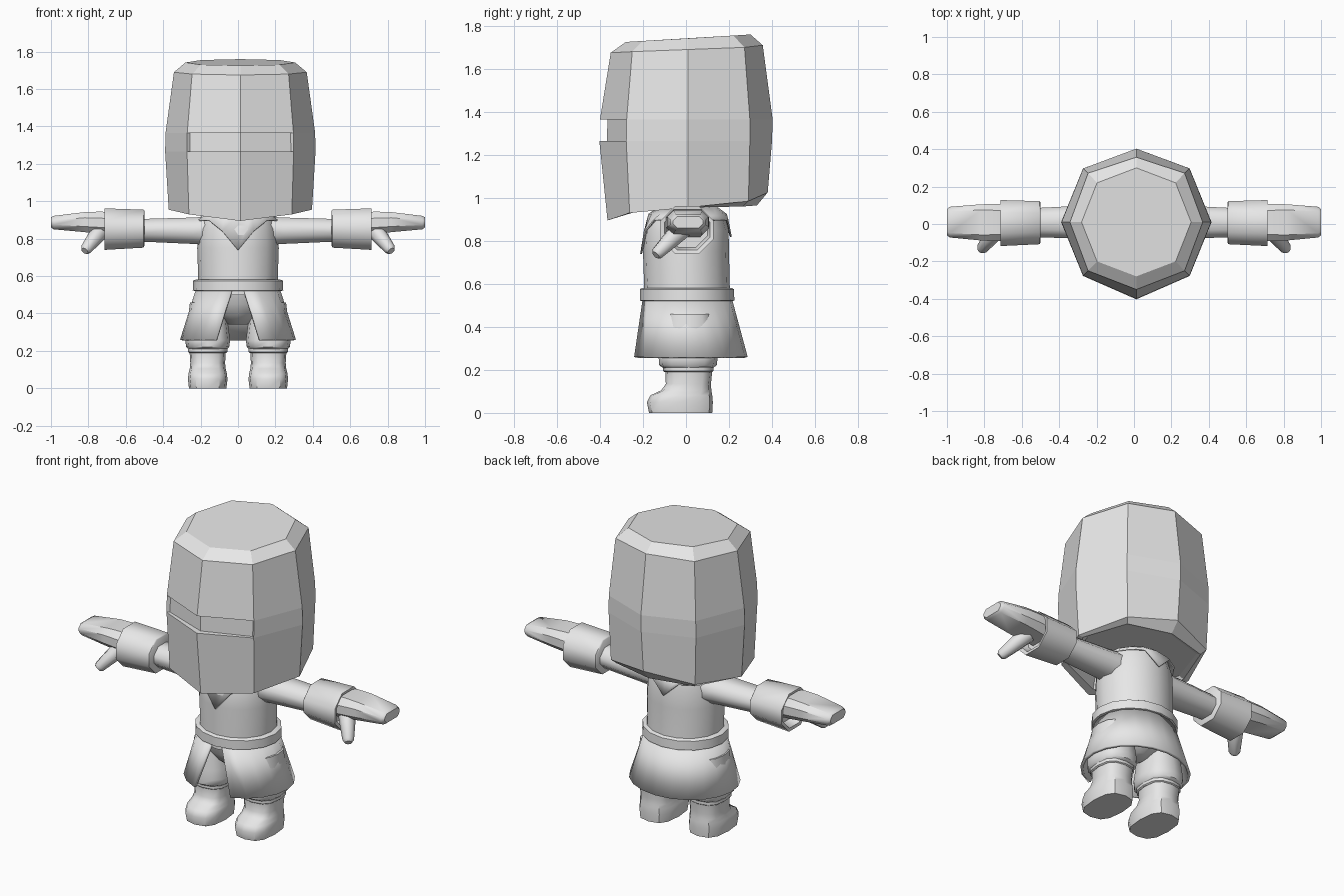
import bpy, bmesh, math
from mathutils import Vector

if "Cube" in bpy.data.objects:
    bpy.data.objects.remove(bpy.data.objects["Cube"])

steel = bpy.data.materials.new("plain grey")
steel.diffuse_color = (0.8, 0.8, 0.8, 1)
steel.use_nodes = True
steel.node_tree.nodes["Principled BSDF"].inputs["Base Color"].default_value = steel.diffuse_color


def finish(name, bm, angle=None):
    bmesh.ops.recalc_face_normals(bm, faces=bm.faces)
    me = bpy.data.meshes.new(name)
    bm.to_mesh(me)
    bm.free()
    ob = bpy.data.objects.new(name, me)
    bpy.context.collection.objects.link(ob)
    me.materials.append(steel)
    if angle:
        bpy.ops.object.select_all(action='DESELECT')
        ob.select_set(True)
        bpy.context.view_layer.objects.active = ob
        bpy.ops.object.shade_smooth_by_angle(angle=math.radians(angle))
    return ob


def loft_mesh(rings, caps=True, closed=True):
    bm = bmesh.new()
    vs = [[bm.verts.new(p) for p in r] for r in rings]
    n = len(vs[0])
    for a, b in zip(vs, vs[1:]):
        for i in range(n if closed else n - 1):
            j = (i + 1) % n
            bm.faces.new((a[i], a[j], b[j], b[i]))
    if caps:
        bm.faces.new(vs[0])
        bm.faces.new(vs[-1])
    return bm


def oval(z, rx, y0, y1, cx=0.0, n=16, power=1.0):
    """Horizontal ring; power below 1 makes it boxier. Starts at the front."""
    pts = []
    for i in range(n):
        a = 2 * math.pi * i / n
        s, c = math.sin(a), -math.cos(a)
        sx = math.copysign(abs(s) ** power, s)
        sy = math.copysign(abs(c) ** power, c)
        pts.append((cx + rx * sx, (y0 + y1) / 2 + (y1 - y0) / 2 * sy, z))
    return pts


def chamfer_ring(x, y0, y1, z0, z1, c, side):
    """Eight-sided ring across an arm."""
    yz = [(y0 + c, z0), (y1 - c, z0), (y1, z0 + c), (y1, z1 - c),
          (y1 - c, z1), (y0 + c, z1), (y0, z1 - c), (y0, z0 + c)]
    return [(side * x, y, z) for y, z in yz]


# Helmet: eight-sided shell with a sloping crown and lower rim
def helmet_ring(rx, d, ys, zs):
    cx = 0.0125
    yF, yf, ym, yb, yB = ys
    zF, zf, zm, zb, zB = zs
    return [(cx, yF, zF), (cx + d, yf, zf), (cx + rx, ym, zm), (cx + d, yb, zb),
            (cx, yB, zB), (cx - d, yb, zb), (cx - rx, ym, zm), (cx - d, yf, zf)]


helmet_rings = [
    helmet_ring(0.32, 0.24, (-0.31, -0.22, 0.01, 0.25, 0.32), (0.98, 0.97, 0.965, 0.965, 0.965)),
    helmet_ring(0.35, 0.255, (-0.325, -0.235, 0.01, 0.265, 0.33), (0.91, 0.935, 0.955, 0.96, 0.965)),
    helmet_ring(0.383, 0.275, (-0.365, -0.262, 0.01, 0.29, 0.38), (0.895, 0.93, 0.955, 0.985, 1.025)),
    helmet_ring(0.402, 0.285, (-0.403, -0.278, 0.01, 0.297, 0.4), (1.265,) * 5),
    helmet_ring(0.4, 0.284, (-0.4, -0.276, 0.01, 0.297, 0.403), (1.365,) * 5),
    helmet_ring(0.355, 0.258, (-0.35, -0.25, 0.01, 0.272, 0.357), (1.675, 1.68, 1.69, 1.70, 1.71)),
    helmet_ring(0.293, 0.21, (-0.28, -0.2, 0.01, 0.22, 0.3), (1.725, 1.73, 1.742, 1.755, 1.76)),
]
bm = loft_mesh(helmet_rings)
# Eye slit: the two front faces of the narrow band are pushed inward
slit = [f for f in bm.faces
        if 1.26 < f.calc_center_median().z < 1.37 and f.calc_center_median().y < -0.28]
res = bmesh.ops.extrude_face_region(bm, geom=slit)
for v in [g for g in res["geom"] if isinstance(g, bmesh.types.BMVert)]:
    if v.co.y < -0.35:
        v.co.y += 0.035
    else:
        v.co.x -= math.copysign(0.015, v.co.x)
        v.co.y += 0.012
bmesh.ops.delete(bm, geom=[f for f in slit if f.is_valid], context='FACES')
finish("helmet", bm)

# Torso and neck
torso = [(0.5, 0.218, -0.2, 0.21), (0.6, 0.213, -0.195, 0.203), (0.75, 0.218, -0.2, 0.2),
         (0.85, 0.21, -0.195, 0.198), (0.92, 0.185, -0.165, 0.18),
         (0.955, 0.12, -0.11, 0.13), (1.0, 0.1, -0.09, 0.11)]
finish("torso", loft_mesh([oval(*r) for r in torso]), 40)

# Cowl with a pointed front and back
low = []
for x, y, z in oval(0, 0.222, -0.213, 0.213):
    tip = 0.74 if y < 0 else 0.82
    low.append((x, y, min(0.9, tip + 1.2 * abs(x))))
cowl = [low, oval(0.925, 0.192, -0.175, 0.19), oval(0.962, 0.13, -0.12, 0.14)]
ob = finish("cowl", loft_mesh(cowl, caps=False), 40)
mod = ob.modifiers.new("cloth", 'SOLIDIFY')
mod.thickness = 0.008

# Belt
belt = [(0.52, 0.23, -0.208, 0.218), (0.523, 0.242, -0.215, 0.225),
        (0.575, 0.24, -0.215, 0.223), (0.582, 0.225, -0.203, 0.212)]
finish("belt", loft_mesh([oval(*r) for r in belt]), 40)


# Skirt split at the front
def skirt_ring(z, rx, y0, y1, gap, n=18):
    out = []
    for i in range(n + 1):
        a = gap + (2 * math.pi - 2 * gap) * i / n
        out.append((rx * math.sin(a), (y0 + y1) / 2 - (y1 - y0) / 2 * math.cos(a), z))
    return out


bm = loft_mesh([skirt_ring(0.53, 0.226, -0.204, 0.214, 0.15),
                skirt_ring(0.26, 0.31, -0.262, 0.287, 0.39)], caps=False, closed=False)
ob = finish("skirt", bm, 40)
mod = ob.modifiers.new("cloth", 'SOLIDIFY')
mod.thickness = 0.016

# Trouser seat
seat = [(0.53, 0.2, -0.185, 0.195), (0.45, 0.19, -0.165, 0.18),
        (0.39, 0.13, -0.12, 0.14), (0.34, 0.05, -0.06, 0.08)]
finish("trouser_seat", loft_mesh([oval(*r) for r in seat]), 40)

for side, tag in ((1, "right"), (-1, "left")):
    cx = 0.162 * side

    # Trouser leg gathered above the boot
    leg = [(0.205, 0.1, -0.1, 0.12), (0.222, 0.115, -0.125, 0.143), (0.255, 0.12, -0.127, 0.147),
           (0.31, 0.113, -0.12, 0.14), (0.46, 0.095, -0.1, 0.12)]
    finish(tag + "_trouser_leg",
           loft_mesh([oval(*r, cx=cx, n=12, power=0.8) for r in leg]), 45)

    # Boot with a rounded toe
    boot = [(0.0, 0.1, -0.172, 0.122), (0.05, 0.106, -0.182, 0.125), (0.082, 0.102, -0.165, 0.122),
            (0.105, 0.096, -0.115, 0.118), (0.135, 0.093, -0.094, 0.116), (0.195, 0.097, -0.096, 0.122)]
    finish(tag + "_boot",
           loft_mesh([oval(*r, cx=cx, n=12, power=0.72) for r in boot]), 40)
    band = [(0.19, 0.1, -0.1, 0.122), (0.195, 0.106, -0.106, 0.128),
            (0.212, 0.106, -0.106, 0.128), (0.217, 0.1, -0.1, 0.122)]
    finish(tag + "_boot_band",
           loft_mesh([oval(*r, cx=cx, n=12, power=0.75) for r in band]), 40)

    # Sleeve
    sleeve = [(0.14, -0.085, 0.105, 0.765, 0.92, 0.045), (0.24, -0.08, 0.1, 0.772, 0.913, 0.045),
              (0.53, -0.07, 0.085, 0.785, 0.905, 0.04)]
    finish(tag + "_sleeve", loft_mesh([chamfer_ring(*r, side) for r in sleeve]), 50)

    # Glove cuff, slightly flared and hollow at the outer end
    cuff = [(0.5, -0.1, 0.115, 0.765, 0.95, 0.06), (0.505, -0.108, 0.122, 0.752, 0.955, 0.063),
            (0.715, -0.118, 0.128, 0.74, 0.962, 0.068), (0.712, -0.1, 0.112, 0.757, 0.947, 0.06),
            (0.66, -0.09, 0.1, 0.77, 0.94, 0.055)]
    finish(tag + "_cuff", loft_mesh([chamfer_ring(*r, side) for r in cuff]), 50)

    # Mitten hand
    hand = [(0.62, -0.085, 0.1, 0.815, 0.93, 0.035), (0.73, -0.092, 0.108, 0.825, 0.945, 0.035),
            (0.82, -0.088, 0.105, 0.835, 0.942, 0.03), (0.985, -0.072, 0.092, 0.85, 0.922, 0.024),
            (1.0, -0.06, 0.08, 0.86, 0.914, 0.02)]
    finish(tag + "_hand", loft_mesh([chamfer_ring(*r, side) for r in hand]), 40)

    # Thumb: tapered eight-sided peg pointing outward, forward and down
    start, end = Vector((0.725, -0.02, 0.855)), Vector((0.815, -0.135, 0.74))
    axis = (end - start).normalized()
    u = axis.cross(Vector((0, 0, 1))).normalized()
    w = axis.cross(u)
    rings = []
    for t, r in ((0, 0.05), (0.45, 0.042), (0.97, 0.031), (1.05, 0.02)):
        c = start.lerp(end, t)
        ring = [c + r * (u * math.cos(k * math.pi / 4) + w * math.sin(k * math.pi / 4))
                for k in range(8)]
        rings.append([(side * p.x, p.y, p.z) for p in ring])
    finish(tag + "_thumb", loft_mesh(rings), 50)
